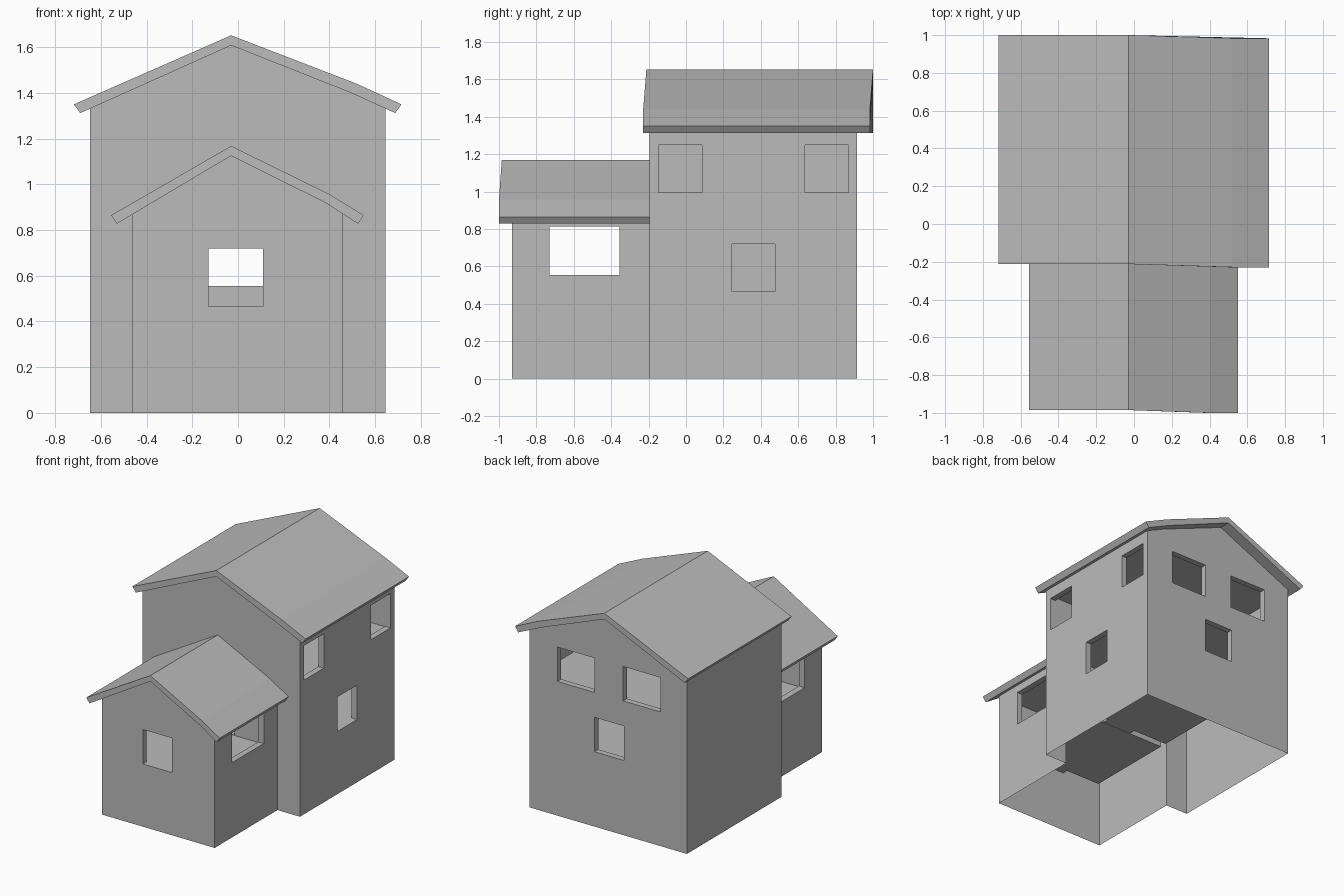
import bpy, bmesh

if "Cube" in bpy.data.objects:
    bpy.data.objects.remove(bpy.data.objects["Cube"])

grey = bpy.data.materials.new("plain grey")
grey.diffuse_color = (0.5, 0.5, 0.5, 1)
grey.use_nodes = True
grey.node_tree.nodes["Principled BSDF"].inputs["Base Color"].default_value = grey.diffuse_color


def prism(name, profile, y0, y1, skew=0.0):
    """Extrude an x-z profile along y; skew shifts the part right of the ridge."""
    bm = bmesh.new()
    ends = [[bm.verts.new((x, y - (skew if x > 0 else 0), z)) for x, z in profile]
            for y in (y0, y1)]
    n = len(profile)
    bm.faces.new(ends[0])
    bm.faces.new(ends[1][::-1])
    for i in range(n):
        j = (i + 1) % n
        bm.faces.new((ends[0][j], ends[0][i], ends[1][i], ends[1][j]))
    bmesh.ops.recalc_face_normals(bm, faces=bm.faces[:])
    mesh = bpy.data.meshes.new(name)
    bm.to_mesh(mesh)
    bm.free()
    mesh.materials.append(grey)
    ob = bpy.data.objects.new(name, mesh)
    bpy.context.collection.objects.link(ob)
    return ob


def box(name, x0, x1, y0, y1, z0, z1):
    return prism(name, [(x0, z0), (x1, z0), (x1, z1), (x0, z1)], y0, y1)


# Wall volumes, tops tucked just inside the roof slabs
house = prism("house_walls", [(-.648, 0), (.645, 0), (.645, 1.335), (.5, 1.405),
                              (-.03, 1.615), (-.648, 1.335)], -.195, .915)
porch = prism("annex_walls", [(-.463, 0), (.46, 0), (.46, .875), (.39, .92),
                              (-.03, 1.13), (-.463, .875)], -.93, -.1)

# Rooms inside, linked by a doorway
FLOOR, CEIL = .462, .835
cuts = [
    box("annex_room", -.415, .415, -.885, -.2, FLOOR, CEIL),
    box("lower_room", -.415, .6, -.15, .87, FLOOR, CEIL),
    box("upper_room", -.6, .6, -.15, .87, .99, 1.275),
    box("doorway", -.13, .11, -.25, -.1, FLOOR + .003, .8),
    # annex windows: front, then both sides in one cut
    box("front_window", -.13, .11, -1, -.8, FLOOR + .003, .72),
    box("side_windows", -.6, .6, -.73, -.355, .555, .812),
]
# right wall windows
for y0, y1, z0, z1 in ((-.15 + .002, .085, .995, 1.25), (.635, .868, .995, 1.25),
                       (.245, .475, FLOOR + .003, .72)):
    cuts.append(box("right_window", .5, .8, y0, y1, z0, z1))
# back wall windows
for x0, x1, z0, z1 in ((-.43, -.125, .995, 1.25), (.11, .415, .995, 1.25),
                       (-.13, .11, .555, .81)):
    cuts.append(box("back_window", x0, x1, .8, 1, z0, z1))

for cutter, op in [(porch, 'UNION')] + [(c, 'DIFFERENCE') for c in cuts]:
    m = house.modifiers.new("cut", 'BOOLEAN')
    m.operation, m.object, m.solver = op, cutter, 'EXACT'
    cutter.hide_render = True

# Bake the cuts, drop the helpers
dg = bpy.context.evaluated_depsgraph_get()
baked = bpy.data.meshes.new_from_object(house.evaluated_get(dg))
house.modifiers.clear()
house.data = baked
for c in [porch] + cuts:
    bpy.data.objects.remove(c)

# The underside is open
bm = bmesh.new()
bm.from_mesh(baked)
bmesh.ops.delete(bm, geom=[f for f in bm.faces if all(v.co.z < .001 for v in f.verts)],
                 context='FACES')
bm.to_mesh(baked)
bm.free()

# Roof slabs with a slight kink on the right slope
prism("main_roof", [(-.718, 1.35), (-.69, 1.312), (-.03, 1.608), (.5, 1.398), (.688, 1.312),
                    (.715, 1.35), (.52, 1.44), (-.03, 1.652)], -.212, 1.0, .017)
prism("annex_roof", [(-.555, .865), (-.53, .828), (-.03, 1.125), (.385, .918), (.525, .828),
                     (.55, .865), (.4, .957), (-.03, 1.168)], -.985, -.18, .015)
